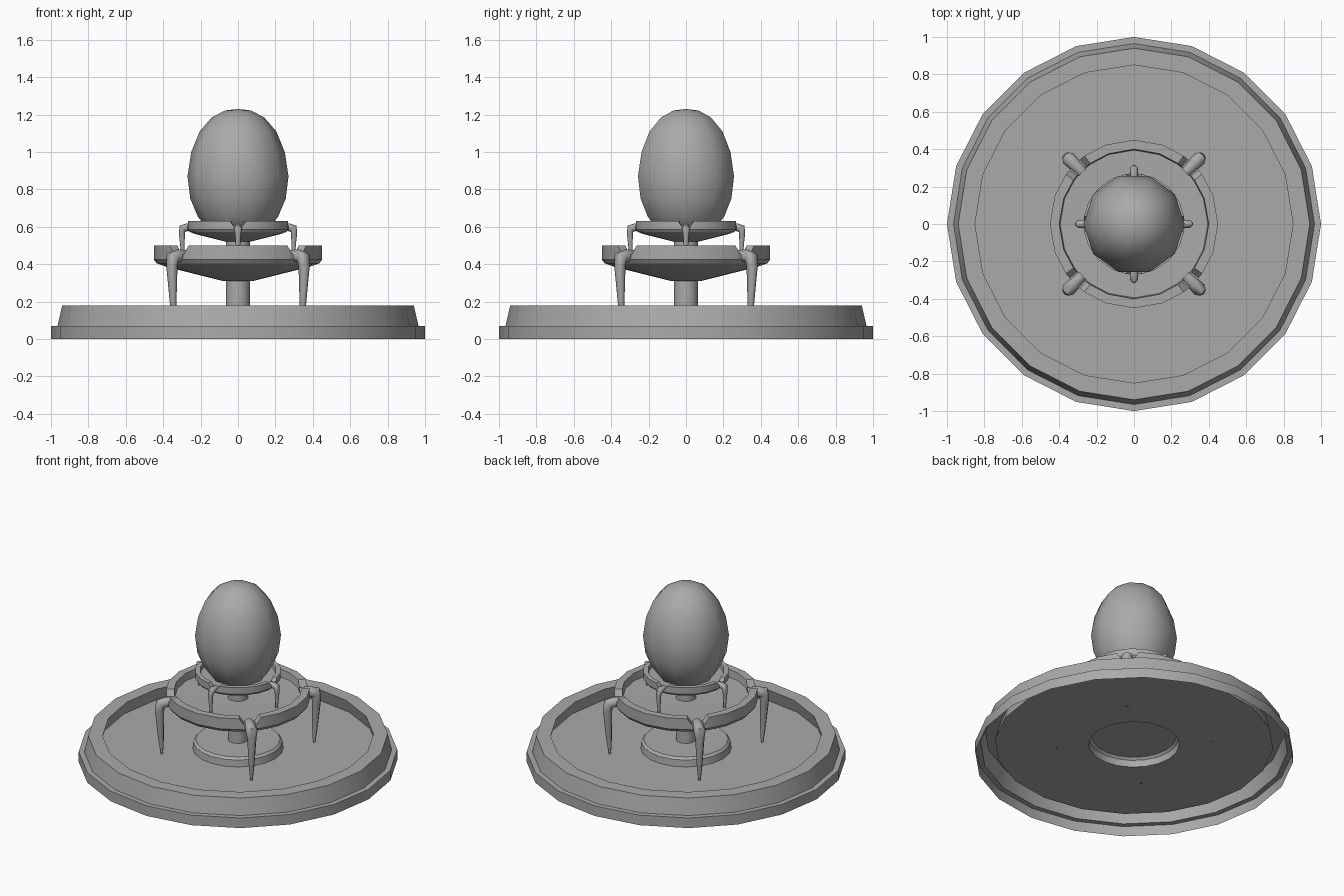
import bpy, bmesh
from math import sin, cos, pi, radians
from mathutils import Vector

cube = bpy.data.objects.get("Cube")
if cube:
    bpy.data.objects.remove(cube)

GREY = (0.4, 0.4, 0.4, 1)
stone = bpy.data.materials.new("grey stone")
stone.use_nodes = True
stone.diffuse_color = GREY
stone.node_tree.nodes["Principled BSDF"].inputs["Base Color"].default_value = GREY


def finish(name, bm, angle=30):
    bmesh.ops.remove_doubles(bm, verts=bm.verts, dist=1e-5)
    bmesh.ops.recalc_face_normals(bm, faces=bm.faces)
    mesh = bpy.data.meshes.new(name)
    bm.to_mesh(mesh)
    bm.free()
    mesh.materials.append(stone)
    ob = bpy.data.objects.new(name, mesh)
    bpy.context.collection.objects.link(ob)
    bpy.ops.object.select_all(action='DESELECT')
    ob.select_set(True)
    bpy.context.view_layer.objects.active = ob
    bpy.ops.object.shade_smooth_by_angle(angle=radians(angle))
    return ob


def skin(bm, rings, closed=True):
    """Bridge successive rings of points with quads."""
    rings = [[bm.verts.new(p) for p in ring] for ring in rings]
    n = len(rings[0])
    for a, b in zip(rings, rings[1:]):
        for i in range(n if closed else n - 1):
            j = (i + 1) % n
            bm.faces.new((a[i], a[j], b[j], b[i]))
    return rings


def lathe(name, profile, sides, angle=30):
    bm = bmesh.new()
    turn = [2 * pi * i / sides for i in range(sides)]
    skin(bm, [[(r * cos(t), r * sin(t), z) for t in turn] for r, z in profile])
    bmesh.ops.dissolve_degenerate(bm, edges=bm.edges, dist=1e-5)
    return finish(name, bm, angle)


def bowl(name, scale, top, turn):
    """Shallow bowl whose rim has four bevelled spout notches."""
    steps = [(0, 0), (20, 0), (36, 0), (40, 1), (50, 1), (54, 0), (70, 0)]
    angles = [(radians(q * 90 + a + turn), n) for q in range(4) for a, n in steps]
    profile = [(0, -.19), (.08, -.19), (.38, -.115), (.435, -.095), (.45, -.075),
               (.45, 0), (.4, 0), (.395, -.05), (0, -.06)]
    rings = []
    for r, z in profile:
        rings.append([(r * scale * cos(t), r * scale * sin(t),
                       top + scale * (-.045 if n and z == 0 else z)) for t, n in angles])
    bm = bmesh.new()
    skin(bm, rings)
    bmesh.ops.dissolve_degenerate(bm, edges=bm.edges, dist=1e-5)
    finish(name, bm)


def stream(name, path, turn, sides=8):
    """Tapering spill: path holds radius out, height, thickness and tilt."""
    t = radians(turn)
    out, side = Vector((cos(t), sin(t), 0)), Vector((-sin(t), cos(t), 0))
    up = Vector((0, 0, 1))
    rings = []
    for r, z, w, tilt in path:
        across = up * cos(radians(tilt)) + out * sin(radians(tilt))
        ring = []
        for i in range(sides):
            a = 2 * pi * i / sides
            ring.append(out * r + up * z + (side * cos(a) + across * sin(a)) * w)
        rings.append(ring)
    bm = bmesh.new()
    rings = skin(bm, rings)
    bm.faces.new(rings[0])
    bm.faces.new(rings[-1])
    finish(name, bm, 50)


# Basin: open shell with stepped foot, broad rim and raised plinth
lathe("basin", [(1, 0), (1, .07), (.965, .07), (.94, .18), (.85, .18),
                (.875, .09), (.285, .09)], 20)
lathe("plinth", [(.285, .09), (.28, .135), (.265, .15), (0, .15)], 20)
lathe("column", [(.065, .15), (.065, .54)], 16)

# Two tiers of bowls
bowl("lower_bowl", 1, .5, 0)
bowl("upper_bowl", .6, .63, 45)

# Water spilling from the notches
LOWER = [(.39, .445, .03, 0), (.455, .445, .035, 5), (.495, .435, .038, 45),
         (.5, .39, .03, 90), (.49, .18, .017, 90), (.485, .085, .007, 90)]
UPPER = [(.235, .597, .018, 0), (.273, .597, .021, 5), (.297, .591, .022, 45),
         (.3, .564, .016, 90), (.295, .44, .008, 90)]
for k in range(4):
    stream("lower_stream_%d" % (k + 1), LOWER, 45 + 90 * k)
    stream("upper_stream_%d" % (k + 1), UPPER, 90 * k)

# Egg finial
lathe("egg", [(0, .53), (.1, .545), (.165, .59), (.215, .655), (.255, .75), (.27, .87),
              (.25, 1.0), (.205, 1.11), (.14, 1.185), (.07, 1.222), (0, 1.23)], 10, 60)
